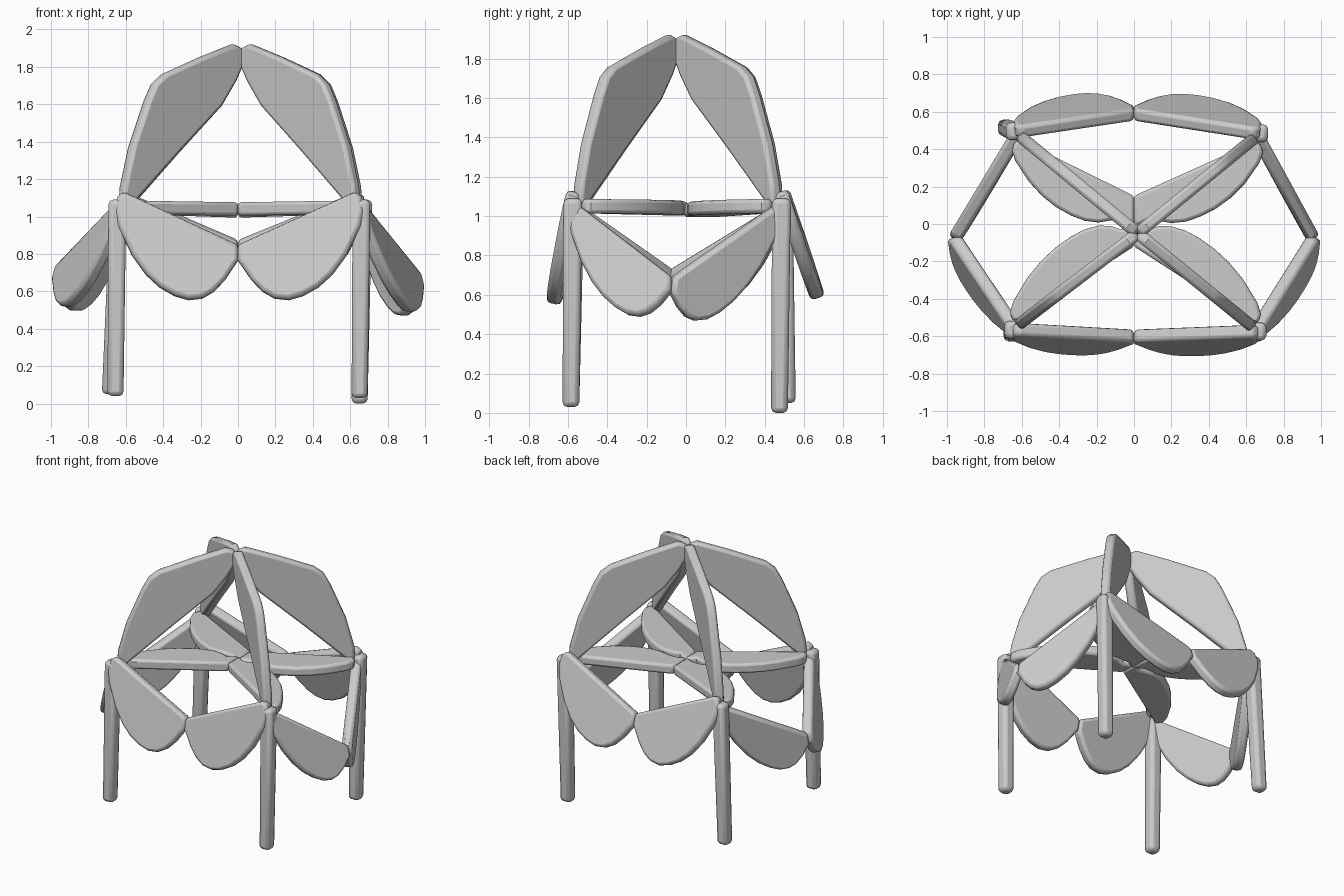
import bpy, bmesh
from mathutils import Vector as V

if "Cube" in bpy.data.objects:
    bpy.data.objects.remove(bpy.data.objects["Cube"])

# scallop outline: u along the straight edge, v in the bulge direction
SCALLOP = [(0, 0), (-.05, .1), (-.07, .28), (-.04, .46), (.08, .74), (.2, .9), (.32, .98), (.45, 1),
           (.57, .97), (.69, .87), (.79, .72), (.89, .5), (.96, .3), (1, .19), (1, 0)]
# arch blade outline: t = fraction from apex to corner, z = height
BLADE = [(1.01, 1.06), (1.0, 1.16), (.93, 1.37), (.8, 1.62), (.74, 1.71), (.66, 1.76), (.35, 1.85),
         (.08, 1.92), (.01, 1.90), (.0, 1.82), (.07, 1.72), (.19, 1.59), (.55, 1.34), (.94, 1.06)]


def finish(name, bm, bevel):
    bmesh.ops.recalc_face_normals(bm, faces=bm.faces)
    me = bpy.data.meshes.new(name)
    bm.to_mesh(me)
    bm.free()
    ob = bpy.data.objects.new(name, me)
    bpy.context.collection.objects.link(ob)
    mod = ob.modifiers.new("Rounded edges", 'BEVEL')
    mod.width, mod.segments, mod.limit_method = bevel, 2, 'ANGLE'
    mod.angle_limit = 0.9
    bpy.context.view_layer.objects.active = ob
    bpy.ops.object.select_all(action='DESELECT')
    ob.select_set(True)
    bpy.ops.object.shade_smooth_by_angle(angle=0.6)
    return ob


def plate(name, pts, normal, thick):
    bm = bmesh.new()
    n = normal.normalized() * thick
    f = bm.faces.new([bm.verts.new(p - n / 2) for p in pts])
    ext = bmesh.ops.extrude_face_region(bm, geom=[f])
    for v in ext['geom']:
        if isinstance(v, bmesh.types.BMVert):
            v.co += n
    return finish(name, bm, thick * .28)


def scallop(name, a, b, d, thick=.072, inner=0):
    # inner: minimum depth kept at the end where two scallops meet
    a, b, d = V(a), V(b), V(d)
    pts = [(u, max(v, inner) if u > .5 and v > 0 else v) for u, v in SCALLOP]
    plate(name, [a + (b - a) * u + d * v for u, v in pts], (b - a).cross(d), thick)


def leg(name, foot, top, w=.095):
    bm = bmesh.new()
    bmesh.ops.create_cube(bm, size=1)
    for v in bm.verts:
        end = V(top) if v.co.z > 0 else V(foot)
        k = w * (.9 if v.co.z < 0 else 1)
        v.co = end + V((v.co.x * k, v.co.y * k, 0))
    finish(name, bm, .025)


corners = {"front_left": V((-.62, -.54, 1.06)), "front_right": V((.635, -.55, 1.06)),
           "back_left": V((-.61, .47, 1.06)), "back_right": V((.645, .46, 1.04))}
feet = {"front_left": (-.655, -.585, .04), "front_right": (.65, -.585, .03),
        "back_left": (-.685, .515, .05), "back_right": (.65, .475, 0)}
apex = V((.02, -.05, 0))

for key, c in corners.items():
    sx = -1 if "left" in key else 1
    sy = -1 if "front" in key else 1
    # legs
    leg(key + "_leg", feet[key], (c.x + sx * .025, c.y + sy * .025, 1.09))
    # roof blades
    r = V((c.x, c.y, 0)) - apex
    plate(key + "_roof_blade", [apex + r * t + V((0, 0, z)) for t, z in BLADE],
          r.cross(V((0, 0, 1))), .065)
    # front and back swags
    mid = (0, -.595, .845) if sy < 0 else (0, .58, .87)
    d = (0, -.095, -.425) if sy < 0 else (0, .135, -.41)
    scallop(key + "_swag", (c.x - sx * .005, c.y + sy * .02, 1.13), mid, d)
    # side swags, sloping down to the outer midpoint
    mid = (sx * .955, -.07, .73 if sx < 0 else .69)
    d = (sx * .085, -.02, -.36) if sy < 0 else (sx * .03, -.06, -.385)
    scallop(key + "_side_swag", (c.x + sx * .02, c.y, 1.06), mid, d)
    # horizontal ceiling leaves
    mid = (0, .15, 1.03) if sy > 0 else (0, -.12, 1.04)
    scallop(key + "_ceiling_leaf", (c.x, c.y - sy * .02, 1.05), mid, (0, -sy * .27, 0),
            inner=.62 if sy > 0 else .5)
